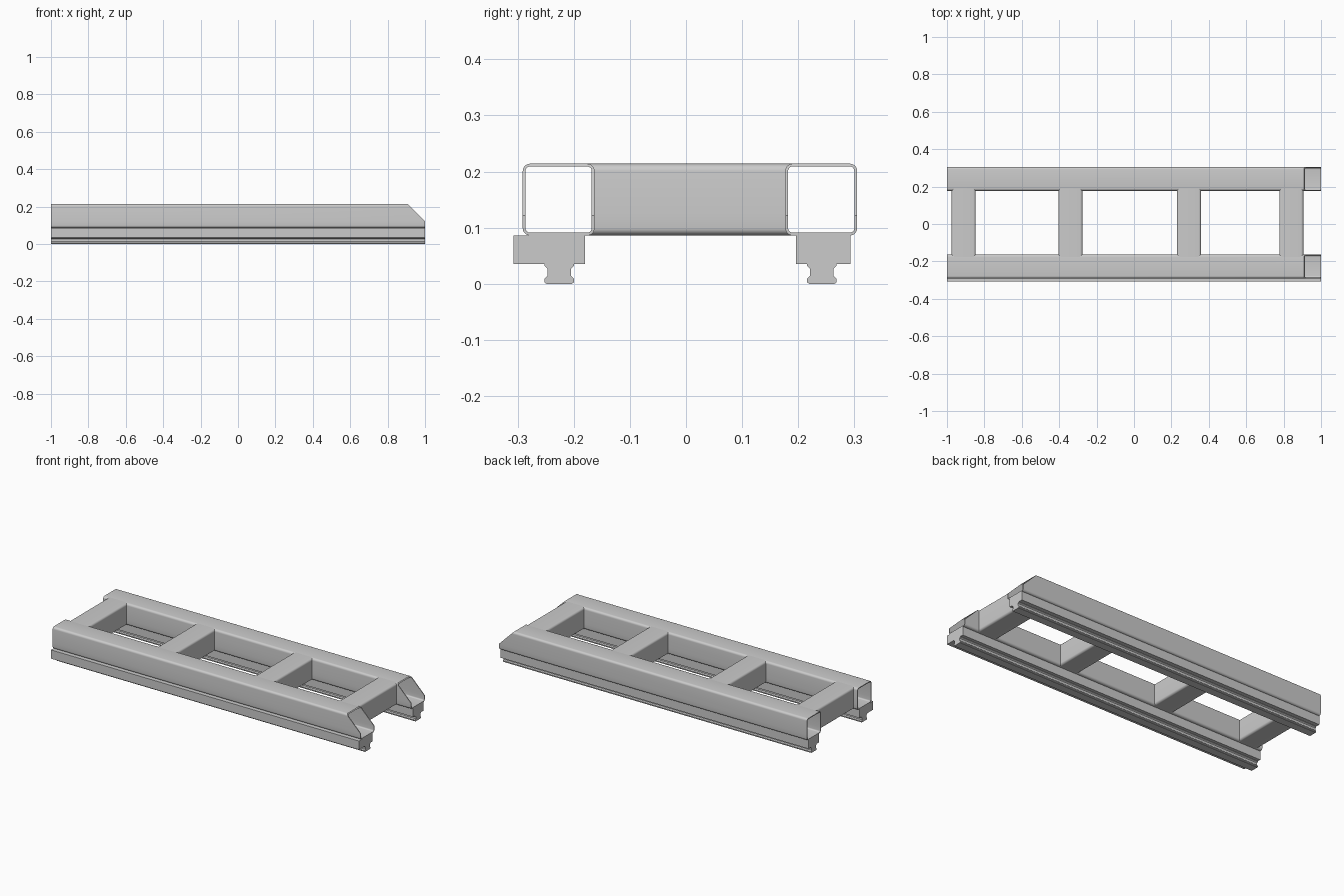
import bpy, bmesh, math

if "Cube" in bpy.data.objects:
    bpy.data.objects.remove(bpy.data.objects["Cube"])

BOTTOM, TOP, WALL, RADIUS = 0.086, 0.214, 0.005, 0.013
MITER_Z = 0.122
HALF = (TOP - BOTTOM) / 2
MID = (TOP + BOTTOM) / 2

steel = bpy.data.materials.new("light_grey_steel")
steel.use_nodes = True
grey = (0.6, 0.6, 0.6, 1)
steel.diffuse_color = grey
steel.node_tree.nodes["Principled BSDF"].inputs["Base Color"].default_value = grey


def finish(name, bm):
    bmesh.ops.recalc_face_normals(bm, faces=bm.faces[:])
    mesh = bpy.data.meshes.new(name)
    bm.to_mesh(mesh)
    bm.free()
    mesh.materials.append(steel)
    obj = bpy.data.objects.new(name, mesh)
    bpy.context.collection.objects.link(obj)
    bpy.ops.object.select_all(action="DESELECT")
    obj.select_set(True)
    bpy.context.view_layer.objects.active = obj
    bpy.ops.object.shade_smooth_by_angle(angle=math.radians(30))


def rounded_square(half, radius, steps=5):
    """Section of a square tube, with an extra point on each side at the miter height."""
    points = []
    for quarter, (su, sz) in enumerate([(1, 1), (-1, 1), (-1, -1), (1, -1)]):
        for i in range(steps + 1):
            a = math.pi / 2 * (quarter + i / steps)
            points.append((su * (half - radius) + radius * math.cos(a),
                           MID + sz * (half - radius) + radius * math.sin(a)))
        if su != sz and su < 0 or quarter == 3:
            points.append((su * half, MITER_Z))
    return points


def square_tube(name, centre, start, end, place):
    """Hollow tube whose ends are shaped by height."""
    bm = bmesh.new()
    loops = []
    for section, shape in [(rounded_square(HALF, RADIUS), start),
                           (rounded_square(HALF, RADIUS), end),
                           (rounded_square(HALF - WALL, RADIUS - WALL), end),
                           (rounded_square(HALF - WALL, RADIUS - WALL), start)]:
        loops.append([bm.verts.new(place(shape(z), centre + u, z)) for u, z in section])
    count = len(loops[0])
    for k in range(4):
        a, b = loops[k], loops[(k + 1) % 4]
        for i in range(count):
            j = (i + 1) % count
            bm.faces.new((a[i], a[j], b[j], b[i]))
    finish(name, bm)


def cope(z):
    """Distance from the side tube's face to its rounded corner at a height."""
    rise = max(0, abs(z - MID) - (HALF - RADIUS))
    return RADIUS - math.sqrt(max(0, RADIUS ** 2 - rise ** 2))


def rail(name, left, right, foot):
    """Solid block with a waisted foot below it, run along the whole length."""
    side = [(0.0265, 0.035), (0.0265, 0.032), (0.021, 0.027), (0.021, 0.014),
            (0.0265, 0.009), (0.0265, 0.003), (0.023, 0.0)]
    section = [(right, BOTTOM), (right, 0.035)]
    section += [(foot + w, z) for w, z in side]
    section += [(foot - w, z) for w, z in reversed(side)]
    section += [(left, 0.035), (left, BOTTOM)]
    bm = bmesh.new()
    face = bm.faces.new([bm.verts.new((-1, y, z)) for y, z in section])
    new = bmesh.ops.extrude_face_region(bm, geom=[face])["geom"]
    moved = [v for v in new if isinstance(v, bmesh.types.BMVert)]
    bmesh.ops.translate(bm, verts=moved, vec=(2, 0, 0))
    if not face.is_valid or len(bm.faces) < len(section) + 2:
        bm.faces.new([v for v in bm.verts if v.co.x < 0])
    finish(name, bm)


# Long side tubes, mitered at the +x end
FRONT_Y, BACK_Y = -0.227, 0.241
for name, y in [("front_side_tube", FRONT_Y), ("back_side_tube", BACK_Y)]:
    square_tube(name, y, lambda z: -1, lambda z: min(1, 1 - (z - MITER_Z)),
                lambda along, across, z: (along, across, z))

# Cross tubes, coped to the rounded side tubes
for i, x in enumerate([-0.911, -0.34, 0.294, 0.841]):
    square_tube(f"cross_tube_{i + 1}", x,
                lambda z: FRONT_Y + HALF - cope(z),
                lambda z: BACK_Y - HALF + cope(z),
                lambda along, across, z: (across, along, z))

# Guide rails beneath the side tubes
rail("front_rail", -0.307, -0.18, -0.226)
rail("back_rail", 0.196, 0.293, 0.242)
